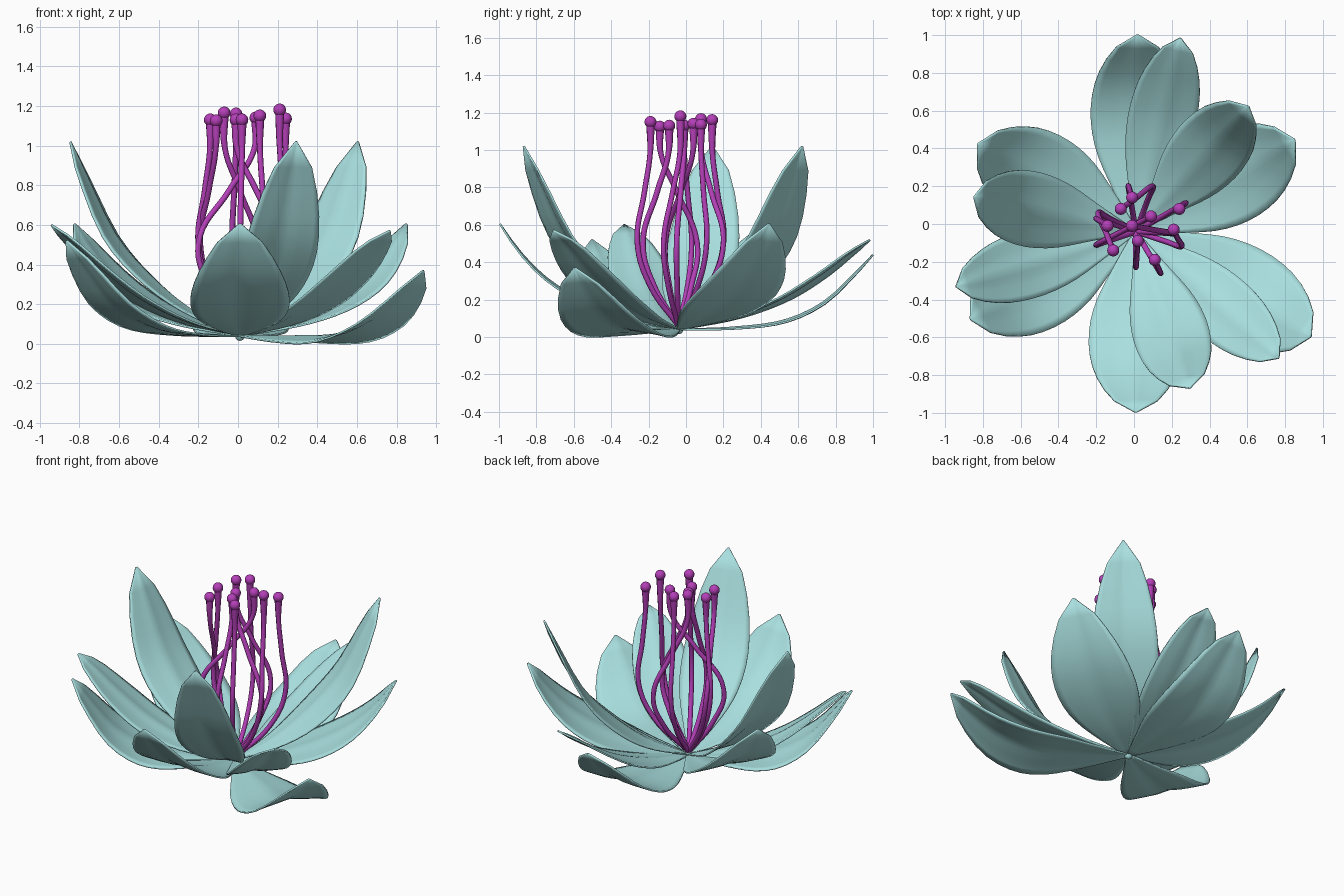
import bpy, bmesh, math
from mathutils import Vector

cube = bpy.data.objects.get("Cube")
if cube:
    bpy.data.objects.remove(cube)

BASE = Vector((0.01, -0.04, 0.04))


def make_material(name, rgb):
    mat = bpy.data.materials.new(name)
    mat.use_nodes = True
    mat.diffuse_color = (*rgb, 1)
    mat.node_tree.nodes["Principled BSDF"].inputs["Base Color"].default_value = (*rgb, 1)
    return mat


PETAL = make_material("pale teal", (0.40, 0.74, 0.74))
STAMEN = make_material("magenta purple", (0.46, 0.05, 0.48))


def sample(table, t):
    """Smooth (Catmull-Rom style) interpolation through (t, value) pairs."""
    i = max(k for k in range(len(table) - 1) if table[k][0] <= t or k == 0)

    def slope(k):
        a, b = table[max(k - 1, 0)], table[min(k + 1, len(table) - 1)]
        return (b[1] - a[1]) / (b[0] - a[0])
    (t0, v0), (t1, v1) = table[i], table[i + 1]
    h = t1 - t0
    f = (t - t0) / h
    return ((1 + 2 * f) * (1 - f) ** 2 * v0 + f * (1 - f) ** 2 * h * slope(i)
            + f * f * (3 - 2 * f) * v1 + f * f * (f - 1) * h * slope(i + 1))


STATIONS = (0, 0.3, 0.55, 0.75, 0.9, 1)
WIDTH = [(0, .05), (.2, .48), (.4, .86), (.58, 1), (.75, .92), (.88, .66), (.96, .35), (1, .02)]


def finish(obj, mat):
    obj.data.materials.append(mat)
    bpy.ops.object.select_all(action="DESELECT")
    obj.select_set(True)
    bpy.context.view_layer.objects.active = obj
    bpy.ops.object.shade_smooth()


def make_petal(name, angle, reach, tip, heights, half_width, cup, fullness):
    # Centre line rises with the height profile, scaled to this petal's tip
    scale = (tip - BASE.z) / (heights[-1] - BASE.z)
    line = [(t, (h - BASE.z) * scale) for t, h in zip(STATIONS, heights)]
    a = math.radians(angle)
    out = Vector((math.cos(a), math.sin(a), 0))
    side = Vector((-out.y, out.x, 0))
    rows, cols = 16, 12
    bm = bmesh.new()
    grid = []
    for i in range(rows + 1):
        t = i / rows
        t0, t1 = max(t - 0.02, 0), min(t + 0.02, 1)
        dz = (sample(line, t1) - sample(line, t0)) / ((t1 - t0) * reach)
        normal = (Vector((0, 0, 1)) - out * dz).normalized()
        centre = BASE + out * (reach * t) + Vector((0, 0, sample(line, t)))
        w = sample(WIDTH, t ** fullness)
        row = []
        for j in range(cols + 1):
            u = 2 * j / cols - 1
            # Curved section with a soft raised midrib
            lift = (cup * u * u + 0.012 * math.exp(-(u / 0.25) ** 2)) * w
            row.append(bm.verts.new(centre + side * (u * w * half_width) + normal * lift))
        grid.append(row)
    for r0, r1 in zip(grid, grid[1:]):
        for j in range(cols):
            bm.faces.new((r0[j], r1[j], r1[j + 1], r0[j + 1]))
    bmesh.ops.recalc_face_normals(bm, faces=bm.faces)
    mesh = bpy.data.meshes.new(name)
    bm.to_mesh(mesh)
    bm.free()
    obj = bpy.data.objects.new(name, mesh)
    bpy.context.collection.objects.link(obj)
    solid = obj.modifiers.new("thickness", "SOLIDIFY")
    solid.thickness = 0.01
    solid.offset = 0
    finish(obj, PETAL)


# Petal rings: heights, half width, cup, fullness, then (angle, reach, tip height)
RINGS = {
    "inner_petal": ((.04, .17, .345, .55, .82, 1.02), .20, -.015, 1.15,
                    [(48, .89, 1.02), (168, .875, 1.02), (-71, .875, 1.02)]),
    "middle_petal": ((.04, .10, .19, .31, .46, .605), .25, .0, 1.0,
                     [(30, .97, .605), (151, .955, .605), (-90, .955, .605)]),
    "long_petal": ((.04, .11, .22, .36, .49, .57), .18, .0, 1.0,
                   [(77, 1.05, .52), (197, .995, .60), (-41.5, 1.01, .57)]),
    "outer_petal": ((.04, .045, .08, .18, .33, .45), .245, .0, 1.0,
                    [(89.5, 1.04, .44), (208, .99, .52)]),
    "low_petal": ((.04, .03, .04, .12, .25, .37), .26, -.03, 1.0,
                  [(-31, 1.08, .37)]),
}
for ring, (heights, half_width, cup, fullness, petals) in RINGS.items():
    for n, (angle, reach, tip) in enumerate(petals):
        make_petal(f"{ring}_{n + 1}", angle, reach, tip, heights, half_width, cup, fullness)


def make_stamen(n, top, bulge):
    top, b = Vector(top), Vector((*bulge, 0.5))
    # Filament bows outward, then rises straight into the anther
    low = BASE.lerp(b, 0.68)
    low.z = 0.27
    high = b.lerp(top, 0.55)
    high.z = 0.78
    neck = b.lerp(top, 0.97)
    neck.z = 0.98
    path = [BASE + Vector((0, 0, 0.02)), low, b, high, neck, top]
    curve = bpy.data.curves.new(f"filament_{n}", "CURVE")
    curve.dimensions = "3D"
    curve.bevel_depth = 0.015
    curve.bevel_resolution = 2
    curve.resolution_u = 8
    curve.use_fill_caps = True
    spline = curve.splines.new("BEZIER")
    spline.bezier_points.add(len(path) - 1)
    for p, co in zip(spline.bezier_points, path):
        p.co = co
        p.handle_left_type = p.handle_right_type = "AUTO"
    spline.bezier_points[-1].radius = 1.6
    obj = bpy.data.objects.new(f"filament_{n}", curve)
    bpy.context.collection.objects.link(obj)
    obj.select_set(True)
    bpy.context.view_layer.objects.active = obj
    bpy.ops.object.convert(target="MESH")
    finish(bpy.context.view_layer.objects.active, STAMEN)
    bpy.ops.mesh.primitive_uv_sphere_add(segments=16, ring_count=10, radius=0.032, location=top)
    anther = bpy.context.object
    anther.name = f"anther_{n}"
    finish(anther, STAMEN)


# Anther centre and the widest point of each filament
STAMENS = [
    ((.11, -.19, 1.15), (.14, -.26)), ((.24, .08, 1.135), (.27, .11)),
    ((-.01, .14, 1.16), (-.03, .20)), ((-.07, .08, 1.165), (.10, .20)),
    ((.09, .04, 1.14), (-.20, -.11)), ((.21, -.03, 1.18), (.25, -.12)),
    ((-.14, -.01, 1.13), (-.20, .03)), ((-.11, -.14, 1.125), (-.19, .06)),
    ((-.01, -.01, 1.13), (.21, -.05)), ((.02, -.09, 1.13), (.01, -.23)),
]
for n, (top, bulge) in enumerate(STAMENS):
    bpy.ops.object.select_all(action="DESELECT")
    make_stamen(n + 1, top, bulge)

# Small receptacle joining the petals
bpy.ops.mesh.primitive_uv_sphere_add(segments=16, ring_count=8, radius=0.025, location=BASE)
bpy.context.object.name = "receptacle"
finish(bpy.context.object, PETAL)
